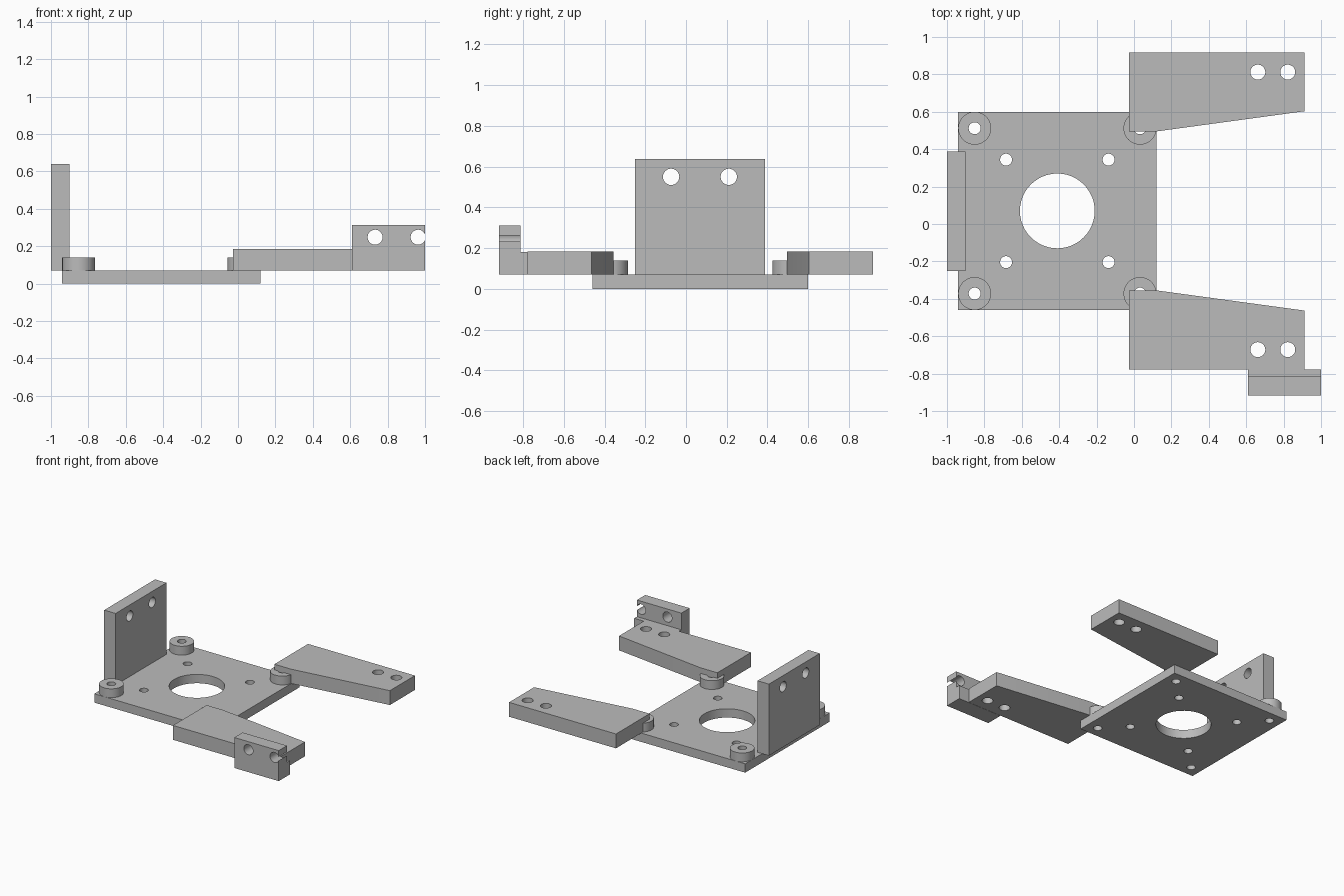
import bpy, bmesh, math
from mathutils import Matrix, Vector

if "Cube" in bpy.data.objects:
    bpy.data.objects.remove(bpy.data.objects["Cube"])

AXIS_ROT = {'x': Matrix.Rotation(math.pi / 2, 4, 'Y'),
            'y': Matrix.Rotation(math.pi / 2, 4, 'X'),
            'z': Matrix.Identity(4)}

grey = bpy.data.materials.new("mid_grey")
grey.diffuse_color = (0.5, 0.5, 0.5, 1)
grey.use_nodes = True
grey.node_tree.nodes["Principled BSDF"].inputs["Base Color"].default_value = grey.diffuse_color


def new_object(name, bm):
    bmesh.ops.recalc_face_normals(bm, faces=bm.faces)
    mesh = bpy.data.meshes.new(name)
    bm.to_mesh(mesh)
    bm.free()
    mesh.materials.append(grey)
    obj = bpy.data.objects.new(name, mesh)
    bpy.context.collection.objects.link(obj)
    return obj


def cylinder(bm, centre, radius, depth, axis='z', segments=48):
    bmesh.ops.create_cone(bm, cap_ends=True, segments=segments, radius1=radius,
                          radius2=radius, depth=depth,
                          matrix=Matrix.Translation(centre) @ AXIS_ROT[axis])


def prism(name, points, direction):
    """Extrude a flat 3D outline along a direction."""
    bm = bmesh.new()
    face = bm.faces.new([bm.verts.new(p) for p in points])
    ext = bmesh.ops.extrude_face_region(bm, geom=[face], use_keep_orig=True)
    verts = [g for g in ext['geom'] if isinstance(g, bmesh.types.BMVert)]
    bmesh.ops.translate(bm, vec=Vector(direction), verts=verts)
    return new_object(name, bm)


def drill(obj, holes, axis='z'):
    """Cut round holes, given as (centre, radius), right through a part."""
    bm = bmesh.new()
    for centre, radius in holes:
        cylinder(bm, centre, radius, 0.6, axis)
    cutter = new_object("hole_cutter", bm)
    cutter.hide_render = True
    mod = obj.modifiers.new("holes", 'BOOLEAN')
    mod.operation, mod.solver, mod.object = 'DIFFERENCE', 'EXACT', cutter
    graph = bpy.context.evaluated_depsgraph_get()
    mesh = bpy.data.meshes.new_from_object(obj.evaluated_get(graph))
    obj.modifiers.clear()
    obj.data = mesh
    bpy.data.objects.remove(cutter)


BASE_TOP = 0.07
CX, CY = -0.41, 0.07
corners = [(CX + sx * 0.442, CY + sy * 0.442) for sx in (-1, 1) for sy in (-1, 1)]
inner = [(CX + sx * 0.274, CY + sy * 0.274) for sx in (-1, 1) for sy in (-1, 1)]

# square base plate with motor opening and screw holes
h = 0.53
base = prism("base_plate", [(CX - h, CY - h, 0), (CX + h, CY - h, 0),
                            (CX + h, CY + h, 0), (CX - h, CY + h, 0)], (0, 0, BASE_TOP))
drill(base, [((CX, CY, 0), 0.2)] + [((x, y, 0), 0.032) for x, y in corners + inner])

# corner standoffs
for i, (x, y) in enumerate(corners):
    bm = bmesh.new()
    cylinder(bm, (x, y, 0.105), 0.088, 0.07)
    drill(new_object(f"standoff_{i + 1}", bm), [((x, y, 0.1), 0.032)])

# two tapered side arms, mirrored about the plate's centre line
for name, s in (("back_arm", 1), ("front_arm", -1)):
    outline = [(-0.027, 0.847), (0.912, 0.847), (0.912, 0.533), (0.12, 0.425), (-0.027, 0.425)]
    arm = prism(name, [(x, CY + s * y, BASE_TOP) for x, y in outline], (0, 0, 0.114))
    drill(arm, [((x, CY + s * 0.742, 0.1), 0.04) for x in (0.662, 0.822)])

# upright mounting plate
upright = prism("upright_plate", [(-1, -0.25, BASE_TOP), (-1, 0.388, BASE_TOP),
                                  (-1, 0.388, 0.638), (-1, -0.25, 0.638)], (0.1, 0, 0))
drill(upright, [((-0.95, y, 0.55), 0.04) for y in (-0.073, 0.21)], 'x')

# stepped end block, its outer hole breaking through the end face
profile = [(-0.917, 0.07), (-0.779, 0.07), (-0.779, 0.18), (-0.813, 0.18),
           (-0.813, 0.312), (-0.917, 0.312)]
block = prism("end_block", [(0.61, y, z) for y, z in profile], (0.39, 0, 0))
drill(block, [((x, -0.86, 0.248), 0.04) for x in (0.733, 0.963)], 'y')

# smooth round walls, keep edges sharp
for obj in bpy.data.objects:
    obj.select_set(True)
    bpy.context.view_layer.objects.active = obj
bpy.ops.object.shade_smooth_by_angle(angle=math.radians(30))
